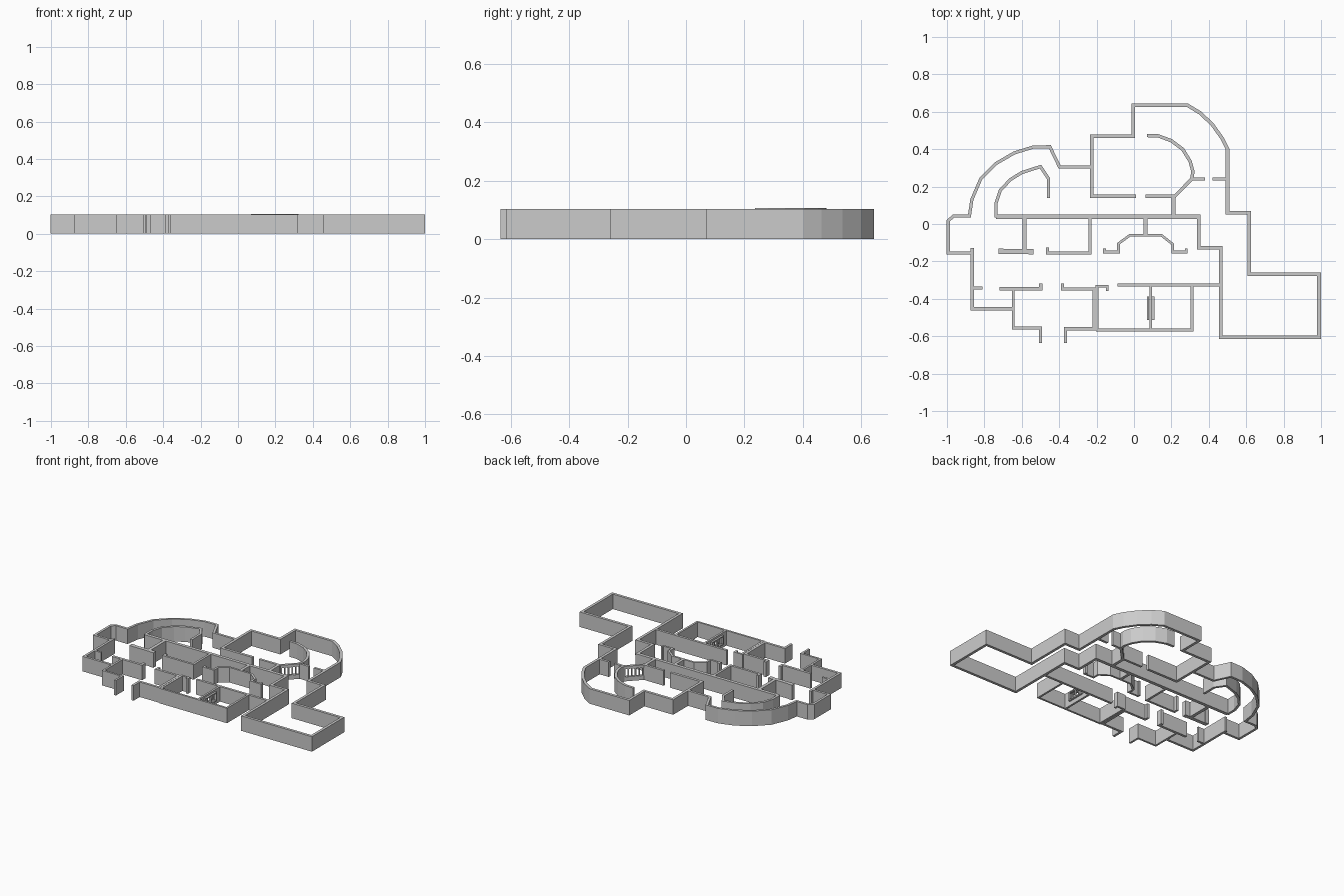
import bpy, bmesh
from mathutils import Vector

if "Cube" in bpy.data.objects:
    bpy.data.objects.remove(bpy.data.objects["Cube"])

H = 0.104      # wall height
T = 0.021      # thick wall
S = 0.014      # thin wall


def wall(name, pts, t=T, z0=0.0, z1=H):
    """Mitred wall of thickness t along a centre line."""
    p = [Vector(q) for q in pts]
    left, right = [], []
    for i, c in enumerate(p):
        dirs = []
        if i > 0:
            dirs.append((c - p[i - 1]).normalized())
        if i < len(p) - 1:
            dirs.append((p[i + 1] - c).normalized())
        norms = [Vector((-d.y, d.x)) for d in dirs]
        m = sum(norms, Vector((0, 0))).normalized()
        off = m * (t / 2 / m.dot(norms[0]))
        left.append(c + off)
        right.append(c - off)
    bm = bmesh.new()
    rings = []
    for a, b in zip(left, right):
        rings.append([bm.verts.new((*v, z)) for v, z in
                      ((a, z0), (b, z0), (b, z1), (a, z1))])
    for r, s in zip(rings, rings[1:]):
        for k in range(4):
            n = (k + 1) % 4
            bm.faces.new((r[k], r[n], s[n], s[k]))
    bm.faces.new(rings[0])
    bm.faces.new(rings[-1][::-1])
    bmesh.ops.recalc_face_normals(bm, faces=bm.faces)
    me = bpy.data.meshes.new(name)
    bm.to_mesh(me)
    bm.free()
    ob = bpy.data.objects.new(name, me)
    bpy.context.collection.objects.link(ob)
    return ob


# outer shell, right half
wall("right_outer_wall", [(.345, .037), (.345, -.128), (.464, -.128), (.464, -.605),
                          (.989, -.605), (.989, -.268), (.617, -.268), (.617, .06),
                          (.5, .06), (.5, .4), (.47, .46), (.42, .53), (.355, .593),
                          (.287, .634), (-.005, .634), (-.005, .468), (-.226, .468),
                          (-.226, .148), (.012, .148)], .019)

# outer shell, left half
wall("left_outer_wall", [(-.226, .305), (-.398, .305), (-.45, .413), (-.54, .411),
                         (-.64, .38), (-.735, .325), (-.82, .24), (-.867, .13),
                         (-.88, .042), (-.965, .042), (-.993, .018), (-.993, -.155),
                         (-.872, -.155)], .017)
wall("left_wall_stub", [(-.865, -.128), (-.865, -.453), (-.645, -.453)], .017)
wall("left_door_stub", [(-.865, -.342), (-.81, -.342)], S)
wall("front_left_room", [(-.645, -.345), (-.645, -.556), (-.5, -.556), (-.5, -.636)], S)

# inner curved room on the left
wall("left_curved_room", [(-.738, .035), (-.738, .11), (-.715, .18), (-.66, .238),
                          (-.6, .275), (-.5, .307), (-.457, .243), (-.457, .14)], .017)

# curved room at the back right (curved wall slightly taller)
wall("back_curved_wall", [(.07, .473), (.13, .471), (.2, .445), (.26, .4), (.3, .335),
                          (.315, .28), (.308, .238)], .018, 0, H + .002)
wall("back_room_front", [(.062, .148), (.225, .148)], .017)
wall("passage_wall", [(.211, .15), (.211, .037)])
wall("passage_stub_left", [(.305, .24), (.38, .24)], .017)
wall("passage_stub_right", [(.42, .24), (.5, .24)], .017)

# diagonal barred opening
A, B = Vector((.22, .15)), Vector((.31, .242))
wall("barred_sill", [A, B], .018, 0, .03)
wall("barred_lintel", [A, B], .018, .085, H)
u = (B - A).normalized() * .004
for i in range(6):
    c = A.lerp(B, .04 + .92 * i / 5)
    wall("bar", [c - u, c + u], .014, .03, .085)

# long spine wall and the rooms hung from it
wall("spine_wall", [(-.738, .038), (.355, .038)], .023)
wall("room_divider_left", [(-.585, .03), (-.585, -.15)], .023)
wall("room_divider_front", [(-.711, -.13), (-.711, -.147), (-.55, -.147), (-.55, -.163)], .026)
wall("room_divider_middle", [(-.235, .03), (-.235, -.155), (-.462, -.155), (-.462, -.125)], .016)
wall("bay_divider", [(.062, .03), (.062, -.06)], .02)
wall("bay_wall", [(-.158, -.132), (-.158, -.15), (-.083, -.15), (-.083, -.105),
                  (-.022, -.06), (.146, -.06), (.207, -.108), (.207, -.15),
                  (.279, -.15), (.279, -.132)], S)

# front rooms
wall("hall_wall_left", [(-.72, -.347), (-.498, -.347), (-.498, -.317)], .018)
wall("hall_wall_middle", [(-.383, -.317), (-.383, -.347), (-.213, -.347),
                          (-.213, -.56), (-.366, -.56), (-.366, -.636)], .017)
wall("entry_hook", [(-.205, -.333), (-.143, -.333), (-.143, -.357)], S)
wall("hall_wall_right", [(-.088, -.326), (.464, -.326)], .017)
wall("front_right_rooms", [(-.196, -.333), (-.196, -.567), (.31, -.567), (.31, -.326)], S)

# partition with a framed window
X, Y0, Y1 = .089, -.513, -.387
wall("partition_front", [(X, -.567), (X, Y0)], S)
wall("partition_back", [(X, Y1), (X, -.326)], S)
wall("partition_sill", [(X, Y0), (X, Y1)], S, 0, .03)
wall("partition_lintel", [(X, Y0), (X, Y1)], S, .088, H)
for s in (-1, 1):
    x = X + s * .014
    for z in (.028, .083):
        wall("window_rail", [(x, Y0), (x, Y1)], .013, z, z + .008)
    for i in range(3):
        y = Y0 + .004 + (Y1 - Y0 - .008) * i / 2
        wall("window_post", [(x, y - .004), (x, y + .004)], .013, .028, .091)
